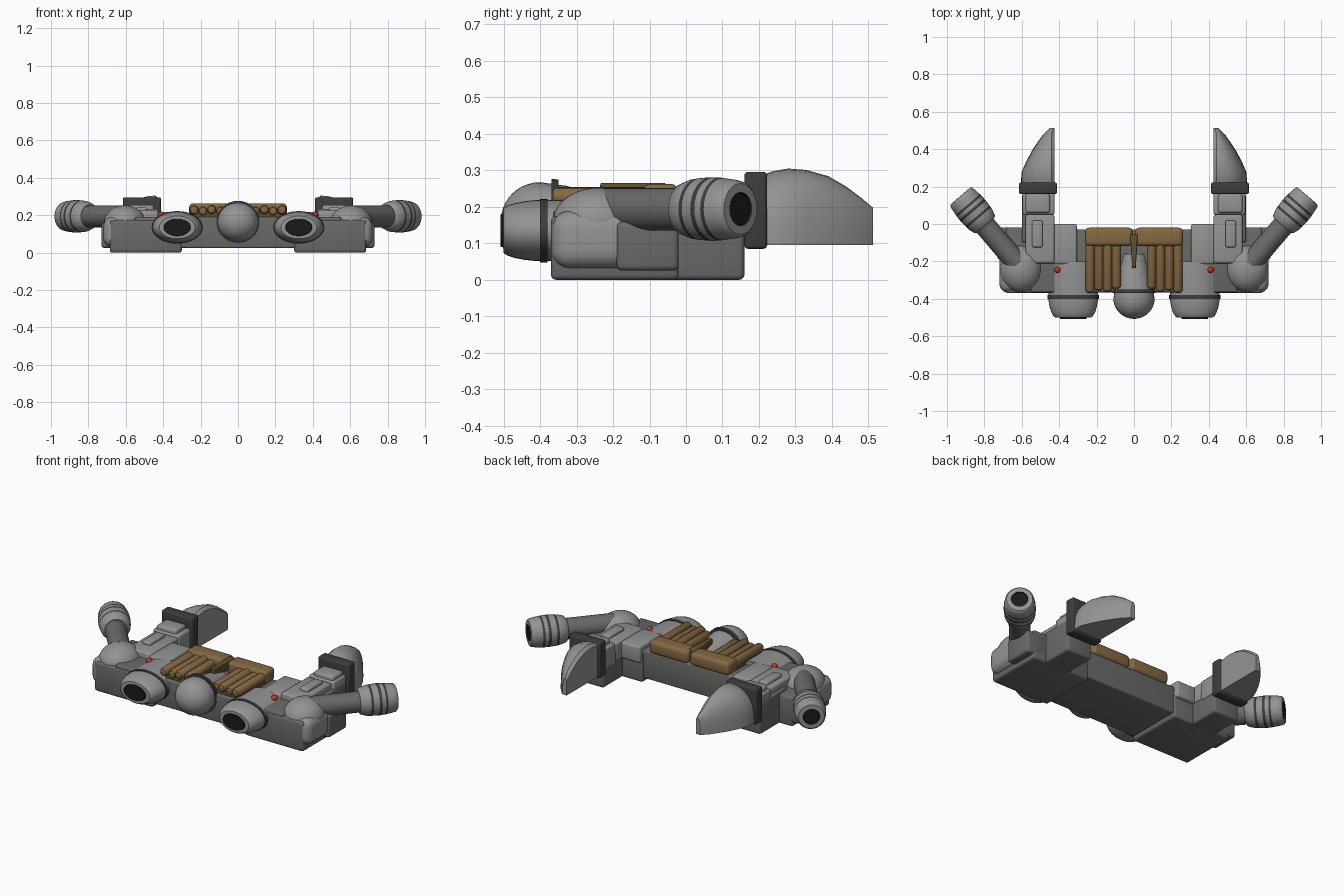
import bpy, bmesh, math
from mathutils import Vector

if "Cube" in bpy.data.objects:
    bpy.data.objects.remove(bpy.data.objects["Cube"])


def material(name, r, g, b):
    m = bpy.data.materials.new(name)
    m.diffuse_color = (r, g, b, 1)
    m.use_nodes = True
    m.node_tree.nodes["Principled BSDF"].inputs["Base Color"].default_value = m.diffuse_color
    return m


LIGHT = material("light_grey", 0.29, 0.295, 0.29)
BODY = material("body_grey", 0.135, 0.145, 0.135)
DARK = material("dark_grey", 0.045, 0.047, 0.047)
BLACK = material("black", 0.010, 0.010, 0.010)
BROWN = material("brown", 0.23, 0.14, 0.055)
DARKBROWN = material("dark_brown", 0.12, 0.08, 0.025)
RED = material("red", 0.65, 0.03, 0.01)


def finish(name, bm, mats, mirror=True):
    bmesh.ops.recalc_face_normals(bm, faces=bm.faces[:])
    me = bpy.data.meshes.new(name)
    bm.to_mesh(me)
    bm.free()
    for m in mats:
        me.materials.append(m)
    ob = bpy.data.objects.new(name, me)
    bpy.context.collection.objects.link(ob)
    if mirror:
        ob.modifiers.new("mirror", "MIRROR").use_mirror_merge = False
    bpy.ops.object.select_all(action='DESELECT')
    ob.select_set(True)
    bpy.context.view_layer.objects.active = ob
    bpy.ops.object.shade_smooth_by_angle(angle=math.radians(35))
    return ob


def box(name, x, y, z, mat, bevel=0.01, mirror=True, segs=3):
    """Bevelled box from axis ranges."""
    bm = bmesh.new()
    bmesh.ops.create_cube(bm, size=1)
    for v in bm.verts:
        v.co = Vector([(a + b) / 2 + c * (b - a) for (a, b), c in zip((x, y, z), v.co)])
    if bevel:
        bmesh.ops.bevel(bm, geom=bm.edges[:], offset=bevel, segments=segs,
                        profile=0.5, affect='EDGES', clamp_overlap=True)
    return finish(name, bm, [mat], mirror)


def ball(name, centre, radii, mat, mirror=True):
    bm = bmesh.new()
    bmesh.ops.create_uvsphere(bm, u_segments=32, v_segments=20, radius=1)
    for v in bm.verts:
        v.co = Vector([c + r * p for c, r, p in zip(centre, radii, v.co)])
    return finish(name, bm, [mat], mirror)


def lathe(name, centre, direction, profile, mats, flat=1.0, mirror=True, n=32):
    """Revolve (distance, radius, material of the band after it) along a direction."""
    d = Vector(direction).normalized()
    up = Vector((0, 0, 1))
    up = (up - d * up.dot(d)).normalized()
    side = d.cross(up)
    bm = bmesh.new()
    rings = []
    for t, r, _ in profile:
        rings.append([bm.verts.new(Vector(centre) + d * t
                      + side * r * math.cos(2 * math.pi * i / n)
                      + up * r * flat * math.sin(2 * math.pi * i / n)) for i in range(n)])
    for k in range(len(rings) - 1):
        for i in range(n):
            j = (i + 1) % n
            f = bm.faces.new((rings[k][i], rings[k][j], rings[k + 1][j], rings[k + 1][i]))
            f.material_index = profile[k][2]
    bm.faces.new(rings[0][::-1]).material_index = profile[0][2]
    bm.faces.new(rings[-1]).material_index = profile[-1][2]
    return finish(name, bm, mats, mirror)


# Hull, feet and side blocks
box("hull", (-0.55, 0.55), (-0.365, -0.03), (0.025, 0.19), BODY, 0.008, False)
box("foot_base", (0.30, 0.685), (-0.37, -0.02), (0, 0.175), BODY, 0.014)
box("foot_rear", (0.43, 0.60), (-0.10, 0.16), (0, 0.19), BODY, 0.014)
box("side_block", (0.60, 0.73), (-0.19, -0.02), (0.025, 0.16), BODY, 0.015)

# Rounded shoulder
box("shoulder_block", (0.50, 0.72), (-0.368, -0.13), (0.03, 0.19), LIGHT, 0.05, segs=5)
ball("shoulder_dome", (0.605, -0.24, 0.16), (0.112, 0.125, 0.092), LIGHT)

# Angled side barrel
gun = (0.65, 0.76, 0)
lathe("barrel_arm", (0.62, -0.215, 0.193), gun, [(0, 0.058, 0), (0.29, 0.058, 0)], [BODY])
bands = [(0, 0.062, 0), (0.008, 0.072, 0), (0.04, 0.082, 0), (0.055, 0.084, 1),
         (0.068, 0.085, 0), (0.10, 0.087, 1), (0.115, 0.087, 0), (0.135, 0.086, 1),
         (0.147, 0.085, 0), (0.18, 0.081, 0), (0.20, 0.077, 0), (0.207, 0.070, 0),
         (0.208, 0.046, 2), (0.202, 0.044, 2)]
lathe("side_barrel", (0.793, -0.008, 0.194), gun, bands, [LIGHT, DARK, BLACK])

# Claw arm and its plates
box("claw_arm_front", (0.425, 0.58), (-0.21, 0.05), (0.12, 0.225), LIGHT, 0.012)
box("claw_arm_panel", (0.488, 0.545), (-0.125, 0.02), (0.20, 0.242), LIGHT, 0.01)
box("claw_arm_rear", (0.425, 0.595), (0.05, 0.17), (0.11, 0.232), LIGHT, 0.012)
box("claw_arm_rib", (0.45, 0.58), (0.06, 0.16), (0.20, 0.255), LIGHT, 0.012)
box("inner_plate", (0.305, 0.432), (-0.215, 0.0), (0.12, 0.218), LIGHT, 0.012)
box("claw_collar", (0.412, 0.615), (0.16, 0.222), (0.085, 0.296), DARK, 0.01)

# Curved claw: flat inner wall, rounded outer side
bm = bmesh.new()
loops = []
for y, xo, zt in [(0.20, 0.602, 0.285), (0.24, 0.604, 0.298), (0.28, 0.600, 0.305),
                  (0.33, 0.578, 0.301), (0.39, 0.547, 0.284), (0.44, 0.514, 0.255),
                  (0.48, 0.485, 0.225), (0.513, 0.452, 0.197)]:
    xi, zb = 0.424, 0.096
    ridge = min(0.018, (xo - xi) * 0.3)
    pts = [(xi, zb), (xi, zt - 0.015)]
    for i in range(9):
        a = math.pi / 2 * (1 - i / 8)
        pts.append((xi + ridge + (xo - xi - ridge) * math.cos(a) ** 0.85,
                    zb + (zt - zb) * math.sin(a) ** 0.75 if i < 8 else zb))
    loops.append([bm.verts.new((px, y, pz)) for px, pz in pts])
for a, b in zip(loops, loops[1:]):
    for i in range(len(a)):
        j = (i + 1) % len(a)
        bm.faces.new((a[i], a[j], b[j], b[i]))
bm.faces.new(loops[0])
bm.faces.new(loops[-1])
finish("claw", bm, [LIGHT])

# Oval front intakes and their bands
lathe("front_intake", (0.325, 0, 0.135), (0, -1, 0),
      [(0.20, 0.132, 0), (0.41, 0.132, 0), (0.44, 0.127, 0), (0.47, 0.118, 0),
       (0.492, 0.106, 0), (0.50, 0.096, 0), (0.501, 0.072, 1), (0.508, 0.070, 1)],
      [LIGHT, BLACK], flat=0.635)
lathe("intake_band", (0.325, 0, 0.135), (0, -1, 0),
      [(0.38, 0.137, 0), (0.40, 0.137, 0)], [DARK], flat=0.635)

# Central nose pod
nose = [(0.16, 0.060, 0), (0.25, 0.080, 0), (0.33, 0.100, 0), (0.40, 0.110, 0)]
nose += [(0.40 + 0.107 * math.sin(a), 0.110 * math.cos(a), 0)
         for a in [math.pi / 2 * i / 10 for i in range(1, 10)]]
nose.append((0.5075, 0.002, 0))
lathe("nose_pod", (0, 0, 0.163), (0, -1, 0), nose, [LIGHT], flat=0.95, mirror=False)
lathe("nose_band", (0, 0, 0.163), (0, -1, 0),
      [(0.35, 0.114, 0), (0.368, 0.116, 0)], [DARK], flat=0.98, mirror=False)

# Brown padding: rear cushions, hoses and central strap
box("cushion", (0.006, 0.262), (-0.118, -0.02), (0.185, 0.263), BROWN, 0.022, segs=4)
for i, front in enumerate((0.345, 0.362, 0.355, 0.368)):
    z = (0.222, 0.230, 0.222, 0.228)[i]
    lathe("hose", (0.094 + 0.047 * i, 0, z), (0, -1, 0),
          [(0.09, 0.025, 0), (front - 0.014, 0.025, 0), (front - 0.004, 0.019, 0),
           (front, 0.010, 0)], [BROWN], n=16)
box("hose_bed", (0.07, 0.255), (-0.345, -0.09), (0.18, 0.212), DARKBROWN, 0.005)
strap = box("strap", (-0.02, 0.02), (-0.235, -0.055), (0.215, 0.266), DARKBROWN, 0.006, False)
for v in strap.data.vertices:
    if v.co.y < -0.2:
        v.co.x *= 0.5

# Small red lamps
ball("red_lamp", (0.41, -0.245, 0.202), (0.017, 0.017, 0.017), RED)
